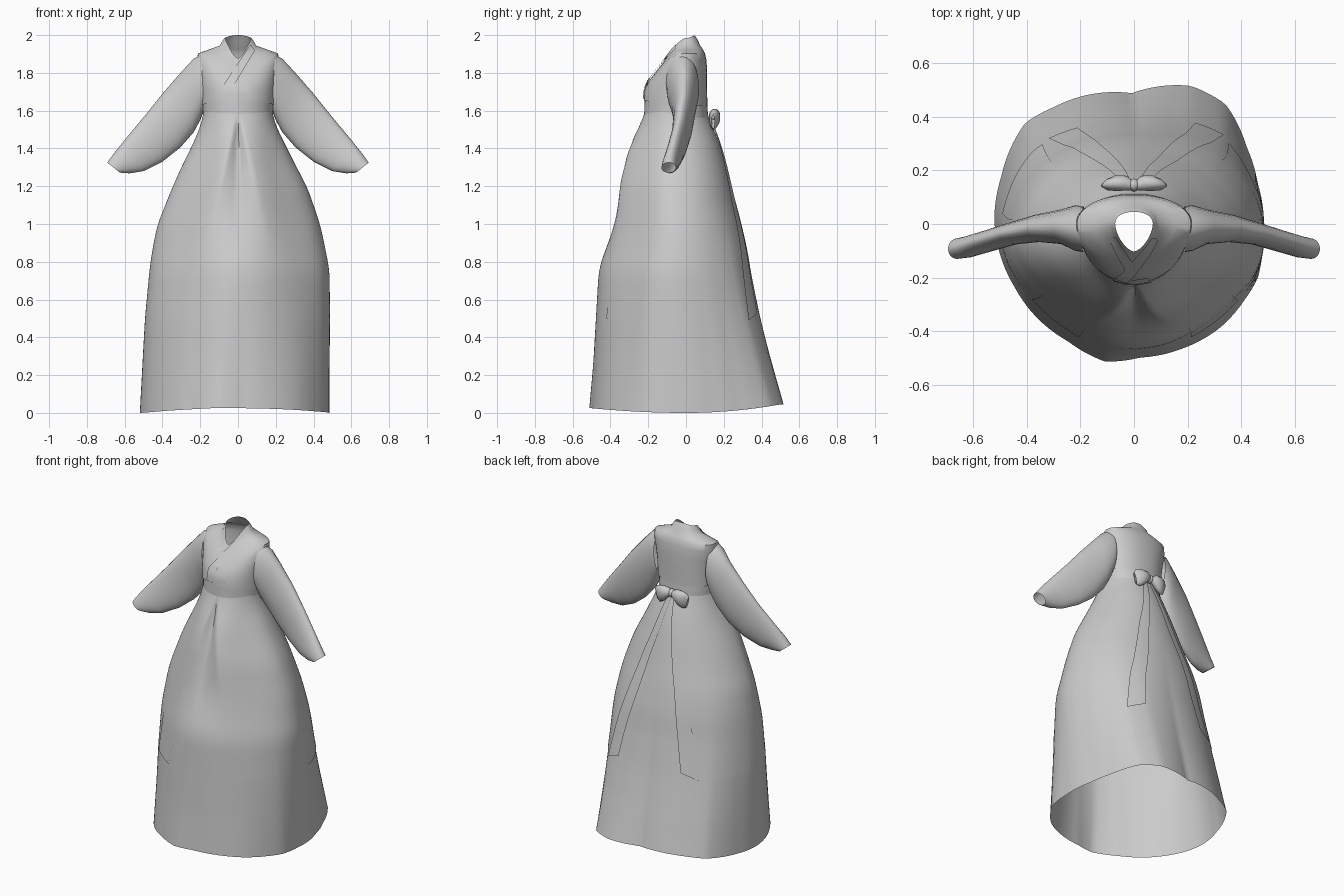
import bpy, bmesh, math
from mathutils import Vector
from mathutils.bvhtree import BVHTree

if "Cube" in bpy.data.objects:
    bpy.data.objects.remove(bpy.data.objects["Cube"])


def make(name, rows, closed=True, angle=50):
    """Skin a list of point rows into a smooth surface."""
    bm = bmesh.new()
    grid = [[bm.verts.new(p) for p in r] for r in rows]
    n = len(rows[0])
    for a, b in zip(grid, grid[1:]):
        for i in range(n if closed else n - 1):
            j = (i + 1) % n
            bm.faces.new((a[i], a[j], b[j], b[i]))
    bmesh.ops.recalc_face_normals(bm, faces=bm.faces)
    me = bpy.data.meshes.new(name)
    bm.to_mesh(me)
    bm.free()
    ob = bpy.data.objects.new(name, me)
    bpy.context.collection.objects.link(ob)
    bpy.ops.object.select_all(action='DESELECT')
    bpy.context.view_layer.objects.active = ob
    ob.select_set(True)
    bpy.ops.object.shade_smooth_by_angle(angle=math.radians(angle))
    return ob


def table(rows, z):
    """Linear lookup in rows keyed by their first value (ascending)."""
    for a, b in zip(rows, rows[1:]):
        if z <= b[0]:
            t = max(0, (z - a[0]) / (b[0] - a[0]))
            return [p + (q - p) * t for p, q in zip(a[1:], b[1:])]
    return list(rows[-1][1:])


def smooth_table(rows, z):
    """Lookup averaged over a small window, which rounds the corners."""
    d = min(.05, z, 1.62 - z)
    parts = [table(rows, z + d * k) for k in (-1, -.5, 0, .5, 1)]
    return [sum(c) / 5 for c in zip(*parts)]


def spow(v, e):
    return math.copysign(abs(v) ** e, v)


# Skirt: z, x left, x right, y front, y back, flattening of the front corners
SKIRT = [(0.0, -.505, .49, -.507, .507, 0), (.25, -.495, .49, -.49, .455, .02),
         (.5, -.485, .49, -.477, .395, .05), (.75, -.465, .487, -.463, .345, .085),
         (.85, -.453, .468, -.435, .33, .09), (1.0, -.425, .435, -.40, .295, .10),
         (1.2, -.345, .365, -.367, .24, .11), (1.3, -.30, .31, -.343, .215, .11),
         (1.4, -.25, .26, -.307, .185, .09), (1.5, -.205, .21, -.26, .15, .05),
         (1.56, -.186, .186, -.225, .118, 0), (1.62, -.18, .18, -.212, .105, 0)]
# Uneven hem outline, front centre round to front centre
HEM = [(-.10, -.505), (.03, -.49), (.18, -.46), (.33, -.38), (.42, -.28), (.47, -.2),
       (.49, -.06), (.47, .15), (.43, .28), (.35, .44), (.22, .507), (0, .48),
       (-.29, .43), (-.40, .37), (-.49, .17), (-.515, .02), (-.44, -.23), (-.24, -.43)]
polar = sorted((math.atan2(x, -y), math.hypot(x, y)) for x, y in HEM)
polar = [(polar[-1][0] - math.tau, polar[-1][1])] + polar + [(polar[0][0] + math.tau, polar[0][1])]


def skirt_point(th, z, off=0.0):
    xl, xr, yf, yb, flat = smooth_table(SKIRT, z)
    th = math.remainder(th, math.tau)
    w = max(0, 1 - z / 1.1)
    r = 1 + w * (table(polar, th)[0] / .5 - 1)
    if abs(th) < math.pi / 2:
        r *= 1 - flat * math.sin(2 * th) ** 2
    s, c = math.sin(th) * r, -math.cos(th) * r
    x = (xl + xr) / 2 + s * (xr - xl) / 2
    y = (yf + yb) / 2 + c * (yb - yf) / 2
    # Front box pleat, opening downwards and fading out
    if c < 0 and .8 < z < 1.56:
        t = (1.56 - z) / .76
        wide = .01 + .18 * t
        depth = .22 * t ** .8 * (1 - t) ** 1.4
        y += depth * max(0, 1 - abs(x) / wide)
    lift = max(0, 1 - z / .3) * (.025 if y < 0 else .045) * min(1, abs(y) / .5) ** 2
    return Vector((x + off * math.sin(th), y - off * math.cos(th), z + lift))


N = 128
zs = [1.62 * i / 48 for i in range(49)]
make("skirt", [[skirt_point(math.tau * i / N, z) for i in range(N)] for z in zs])


# Bodice rings: half width, y front, y centre, y back, z front, z side, z back, front exponent
def ring(hw, yf, yc, yb, zf, zs, zb, e, n=48):
    pts = []
    for i in range(n):
        th = math.tau * i / n
        s, c = math.sin(th), math.cos(th)
        k = e if c > 0 else min(e, .9)
        y = yc + spow(abs(c), k) * ((yf if c > 0 else yb) - yc)
        z = zs * s * s + (zf if c > 0 else zb) * c * c
        pts.append(Vector((hw * spow(s, k), y, z)))
    return pts


make("waistband", [ring(.186, -.222, -.04, .117, 1.565, 1.565, 1.565, 1),
                   ring(.190, -.218, -.04, .110, 1.67, 1.67, 1.67, 1)])
BODICE = [(.196, -.223, -.03, .113, 1.655, 1.63, 1.62, 1),
          (.200, -.218, -.03, .112, 1.71, 1.71, 1.72, 1),
          (.208, -.195, -.02, .112, 1.76, 1.79, 1.81, 1),
          (.218, -.163, -.01, .108, 1.80, 1.86, 1.87, 1),
          (.212, -.140, .0, .100, 1.83, 1.903, 1.905, 1),
          (.150, -.126, .0, .090, 1.848, 1.925, 1.925, 1.1),
          (.095, -.115, .0, .075, 1.862, 1.945, 1.945, 1.2),
          (.082, -.108, .0, .062, 1.872, 1.97, 1.975, 1.25),
          (.070, -.102, .0, .045, 1.878, 1.985, 2.0, 1.25)]
bodice = make("bodice", [ring(*r) for r in BODICE])

# Crossed collar and front panel, laid onto the bodice front
tree = BVHTree.FromPolygons([v.co for v in bodice.data.vertices],
                            [p.vertices[:] for p in bodice.data.polygons])


def band(name, edge_a, edge_b, off, steps=10):
    rows = []
    for k in range(steps + 1):
        t = k / steps
        a = Vector(edge_a[0]).lerp(Vector(edge_a[1]), t)
        b = Vector(edge_b[0]).lerp(Vector(edge_b[1]), t)
        row = []
        for m in range(4):
            p = a.lerp(b, m / 3)
            hit = tree.ray_cast(Vector((p.x, -1, p.y)), Vector((0, 1, 0)))[0]
            row.append(Vector((p.x, (hit.y if hit else -.2) - off, p.y)))
        rows.append(row)
    make(name, rows, closed=False)


band("under_collar", [(-.066, 1.95), (.0, 1.82)], [(-.09, 1.92), (-.03, 1.79)], .006)
band("over_collar", [(.066, 1.95), (-.075, 1.74)], [(.09, 1.92), (-.03, 1.72)], .010)
band("front_panel", [(-.075, 1.74), (-.08, 1.665)], [(.05, 1.75), (.07, 1.665)], .007, 4)

# Sleeves: top edge (x, z), bottom edge (x, z), y centre, half depth
SLEEVE = [(.195, 1.895, .18, 1.60, -.02, .085), (.235, 1.875, .20, 1.55, -.015, .085),
          (.30, 1.805, .235, 1.485, -.01, .065), (.40, 1.69, .305, 1.405, -.015, .052),
          (.50, 1.565, .40, 1.33, -.035, .042), (.60, 1.445, .50, 1.28, -.065, .04),
          (.66, 1.37, .575, 1.268, -.085, .04), (.692, 1.325, .625, 1.272, -.092, .038)]
for side, label in ((1, "right"), (-1, "left")):
    rows = []
    for tx, tz, bx, bz, yc, h in SLEEVE:
        row = []
        for i in range(24):
            a = math.tau * i / 24
            k = (1 + math.cos(a)) / 2
            row.append(Vector((side * (bx + (tx - bx) * k), yc + h * math.sin(a), bz + (tz - bz) * k)))
        rows.append(row)
    make("sleeve_" + label, rows)

    # Ribbon tails lying on the back of the skirt
    rows = []
    for k in range(25):
        t = k / 24
        z = 1.57 - 1.06 * t
        mid, half = .1 + .46 * t ** .8, .08 + .035 * t
        rows.append([skirt_point(math.pi - side * (mid + half * m / 2), z - .02 * t * m / 2, .009)
                     for m in (-2, -1, 0, 1, 2)])
    make("ribbon_tail_" + label, rows, closed=False)

    # Overlapping skirt panels, narrowing towards the waist
    for part, a0, a1 in (("front", .46, .96), ("back", 1.75, 2.4)):
        rows = [[skirt_point(side * (a0 + (a1 - a0) * m / 12), .5 + .8 * k / 20, .004 - .007 * k / 20)
                 for m in range(13)] for k in range(21)]
        make(part + "_panel_" + label, rows, closed=False)

    # Bow loops: x, y, z, half height, half depth
    loop = [(.0, .142, 1.578, .014, .016), (.03, .152, 1.578, .032, .028),
            (.065, .152, 1.562, .047, .03), (.095, .147, 1.548, .05, .022),
            (.112, .143, 1.54, .036, .008)]
    rows = [[Vector((side * (x + .3 * hz * math.cos(a)), y + hy * math.sin(a), z + hz * math.cos(a)))
             for a in (math.tau * i / 14 for i in range(14))] for x, y, z, hz, hy in loop]
    make("bow_loop_" + label, rows)

# Bow knot
bpy.ops.mesh.primitive_uv_sphere_add(segments=16, ring_count=8, radius=.024, location=(0, .145, 1.575))
knot = bpy.context.object
knot.name = "bow_knot"
knot.scale = (.9, 1, 1.1)
bpy.ops.object.shade_smooth()
